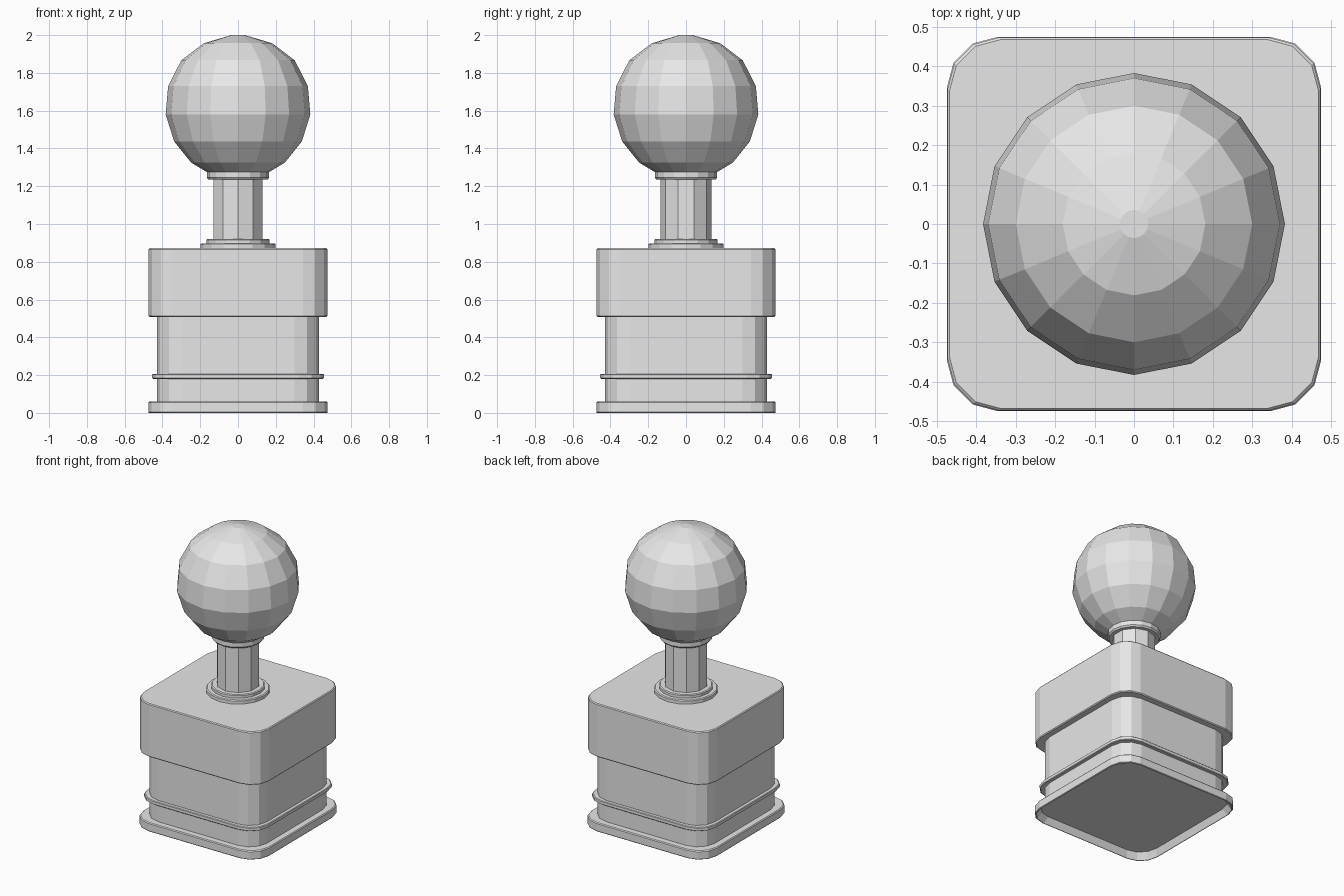
import bpy, bmesh
from math import pi, cos, sin

cube = bpy.data.objects.get("Cube")
if cube:
    bpy.data.objects.remove(cube, do_unlink=True)

grey = bpy.data.materials.new("plain grey")
grey.use_nodes = True
grey.diffuse_color = (0.8, 0.8, 0.8, 1)
grey.node_tree.nodes["Principled BSDF"].inputs["Base Color"].default_value = (0.8, 0.8, 0.8, 1)


def loft(name, rings):
    """Skin a stack of equal-length point rings and cap both ends."""
    bm = bmesh.new()
    loops = [[bm.verts.new(p) for p in ring] for ring in rings]
    n = len(loops[0])
    for low, high in zip(loops, loops[1:]):
        for i in range(n):
            j = (i + 1) % n
            bm.faces.new((low[i], low[j], high[j], high[i]))
    bm.faces.new(loops[0][::-1])
    bm.faces.new(loops[-1])
    bmesh.ops.recalc_face_normals(bm, faces=bm.faces)
    mesh = bpy.data.meshes.new(name)
    bm.to_mesh(mesh)
    bm.free()
    mesh.materials.append(grey)
    obj = bpy.data.objects.new(name, mesh)
    bpy.context.collection.objects.link(obj)
    return obj


def round_ring(r, z, sides, turn=0.0):
    return [(r * cos(turn + 2 * pi * i / sides), r * sin(turn + 2 * pi * i / sides), z)
            for i in range(sides)]


def square_ring(half, z, corner=0.13, steps=3):
    """Square outline with faceted rounded corners."""
    c = half - corner
    points = []
    for k, (sx, sy) in enumerate([(1, 1), (-1, 1), (-1, -1), (1, -1)]):
        for s in range(steps + 1):
            a = pi / 2 * (k + s / steps)
            points.append((sx * c + corner * cos(a), sy * c + corner * sin(a), z))
    return points


def turned(name, profile, sides=16, turn=0.0):
    return loft(name, [round_ring(r, z, sides, turn) for r, z in profile])


def squared(name, profile):
    return loft(name, [square_ring(h, z) for h, z in profile])


# Foot with a hollow underside
squared("foot", [(0.448, 0.045), (0.468, 0.0), (0.472, 0.0), (0.475, 0.004),
                 (0.475, 0.054), (0.47, 0.06), (0.42, 0.06)])

# Body, trim band and upper block
squared("body", [(0.43, 0.05), (0.43, 0.52)])
squared("trim_band", [(0.42, 0.18), (0.45, 0.18), (0.454, 0.184),
                      (0.454, 0.202), (0.45, 0.206), (0.42, 0.206)])
squared("upper_block", [(0.468, 0.508), (0.473, 0.514), (0.473, 0.866), (0.468, 0.872)])

# Stepped collar, stem and neck collar
turned("lower_collar", [(0.198, 0.865), (0.198, 0.893), (0.192, 0.898)])
turned("upper_collar", [(0.167, 0.89), (0.167, 0.915), (0.162, 0.921)])
turned("stem", [(0.135, 0.88), (0.135, 1.27)], sides=10, turn=pi / 2)
turned("neck_collar", [(0.157, 1.235), (0.165, 1.245), (0.165, 1.28)])

# Faceted ball handle
turned("ball_handle", [(0.165, 1.275), (0.248, 1.325), (0.338, 1.437), (0.383, 1.58),
                       (0.37, 1.73), (0.3, 1.867), (0.181, 1.957), (0.036, 2.0)])
